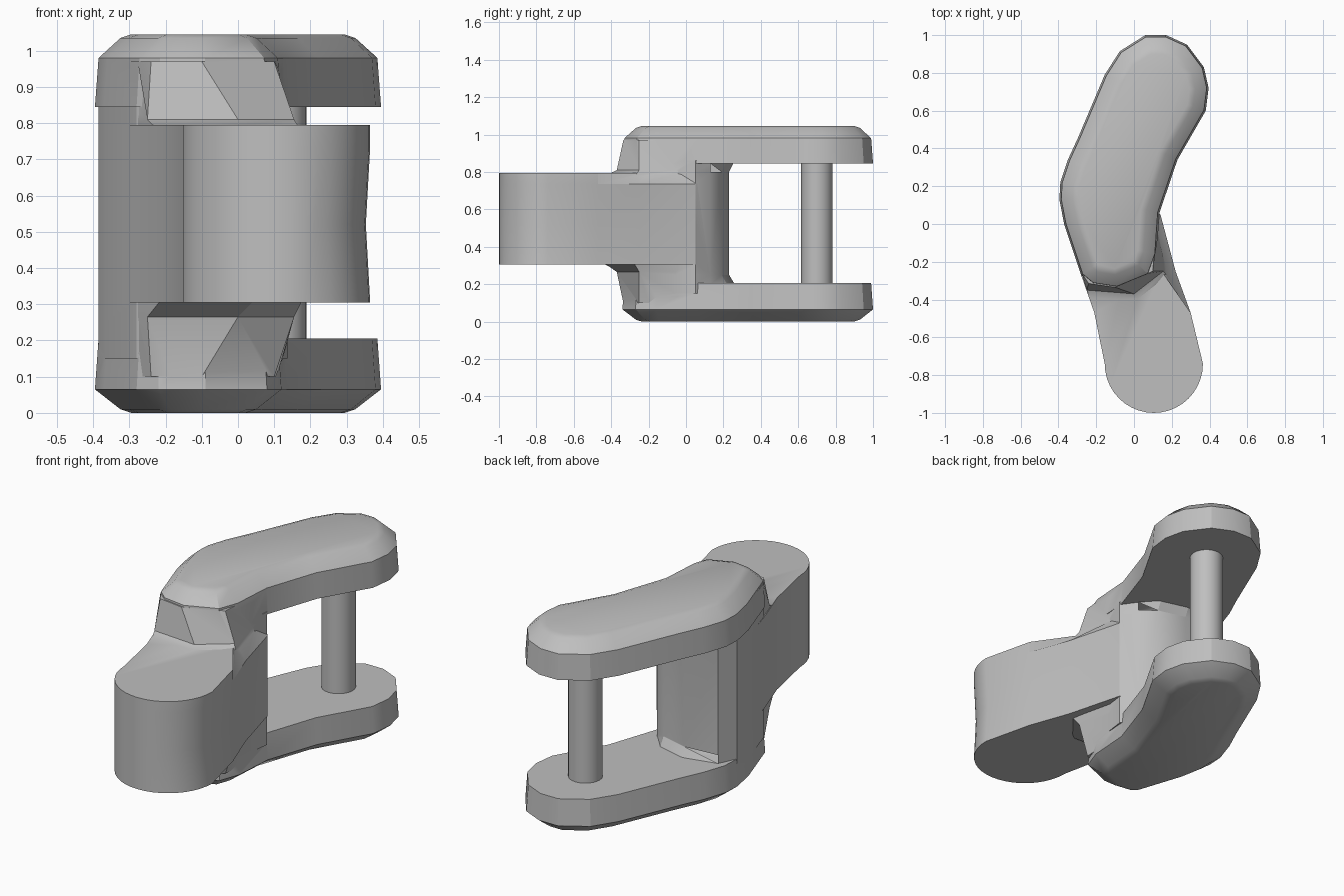
import bpy, bmesh, math
from mathutils import Vector

cube = bpy.data.objects.get("Cube")
if cube:
    bpy.data.objects.remove(cube, do_unlink=True)

steel = bpy.data.materials.new("plain grey")
steel.use_nodes = True
GREY = (0.52, 0.52, 0.52, 1)
steel.diffuse_color = GREY
steel.node_tree.nodes["Principled BSDF"].inputs["Base Color"].default_value = GREY


def inset(outline, d):
    """Move a counter-clockwise outline inwards by d along its corner normals."""
    out = []
    for i, p in enumerate(outline):
        a = (Vector(p) - Vector(outline[i - 1])).normalized()
        b = (Vector(outline[(i + 1) % len(outline)]) - Vector(p)).normalized()
        t = (a + b).normalized()
        out.append(Vector(p) + Vector((-t.y, t.x)) * d / max(t.dot(a), 0.5))
    return out


def loft(name, rings):
    """Skin a stack of (outline, z) rings and cap both ends."""
    bm = bmesh.new()
    loops = [[bm.verts.new((p[0], p[1], z)) for p in ring] for ring, z in rings]
    n = len(loops[0])
    for low, high in zip(loops, loops[1:]):
        for i in range(n):
            j = (i + 1) % n
            bm.faces.new((low[i], low[j], high[j], high[i]))
    bm.faces.new(loops[0][::-1])
    bm.faces.new(loops[-1])
    bmesh.ops.recalc_face_normals(bm, faces=bm.faces)
    mesh = bpy.data.meshes.new(name)
    bm.to_mesh(mesh)
    bm.free()
    mesh.materials.append(steel)
    obj = bpy.data.objects.new(name, mesh)
    bpy.context.collection.objects.link(obj)
    return obj


def activate(obj):
    bpy.ops.object.select_all(action='DESELECT')
    obj.select_set(True)
    bpy.context.view_layer.objects.active = obj


def weld(base, part):
    """Unite a part with the base solid and drop the spare copy."""
    activate(base)
    mod = base.modifiers.new("weld", 'BOOLEAN')
    mod.operation, mod.solver, mod.object = 'UNION', 'EXACT', part
    bpy.ops.object.modifier_apply(modifier=mod.name)
    bpy.data.objects.remove(part, do_unlink=True)


def arc(cx, cy, r, start, end, n):
    steps = [math.radians(start + (end - start) * i / n) for i in range(n + 1)]
    return [(cx + r * math.cos(t), cy + r * math.sin(t)) for t in steps]


# Upright web between the plates, rounded at the back and flared at both ends
web = [(-0.09, -0.32), (0.07, -0.26), (0.11, -0.16), (0.137, 0.05), (0.08, 0.13),
       (0, 0.19), (-0.15, 0.23), (-0.34, 0.215), (-0.385, 0.12), (-0.365, 0),
       (-0.28, -0.26), (-0.22, -0.31)]
lip = [(x, y + 0.03 * (y > 0.15 and x > -0.3)) for x, y in web]
body = loft("fork_body", [(lip, 0.15), (lip, 0.2), (web, 0.25), (web, 0.8), (lip, 0.86)])

# Curved fork plates with one chamfered outer rim each
plate = [(-0.09, -0.34), (0.08, -0.27), (0.12, -0.16), (0.135, 0.06), (0.23, 0.34),
         (0.38, 0.6), (0.395, 0.72), (0.37, 0.83), (0.28, 0.95), (0.17, 1.0),
         (0.06, 1.0), (-0.075, 0.915), (-0.155, 0.79), (-0.295, 0.46), (-0.35, 0.34),
         (-0.39, 0.22), (-0.395, 0.13), (-0.37, 0), (-0.28, -0.27), (-0.22, -0.32)]
waist, rim, crown = inset(plate, 0.01), inset(plate, 0.07), inset(plate, 0.1)
weld(body, loft("top_plate", [(plate, 0.845), (waist, 0.98), (rim, 1.035), (crown, 1.045)]))
weld(body, loft("bottom_plate", [(crown, 0), (rim, 0.01), (plate, 0.065), (waist, 0.205)]))

# Arm with a rounded nose, waisted and chamfered on one side
nose = arc(0.105, -0.74, 0.26, 180, 360, 20) + [(0.30, -0.47)]
back = [(0.05, 0.14), (-0.25, 0.15), (-0.36, 0), (-0.28, -0.27), (-0.21, -0.47)]
arm = nose + [(0.22, -0.25), (0.14, 0.05)] + back
cut = nose + [(0.16, -0.27), (0.11, 0.02)] + back
middle = [(x - 0.012 * (x > 0.2), y) for x, y in arm]
weld(body, loft("nose_arm", [(arm, 0.305), (middle, 0.52), (arm, 0.735), (cut, 0.795)]))

# Sloping fillets joining the arm to the plates
rear = [(0.115, 0), (0.02, 0.12), (-0.2, 0.12), (-0.355, 0), (-0.277, -0.26)]
foot = [(-0.21, -0.45), (0.05, -0.44), (0.18, -0.28)] + rear
knee = [(-0.25, -0.35), (0.0, -0.37), (0.155, -0.25)] + rear
neck = [(-0.24, -0.315), (-0.1, -0.335), (0.1, -0.25)] + rear
for name, levels in (("lower_fillet", (0.315, 0.265, 0.1)),
                     ("upper_fillet", (0.77, 0.81, 0.97))):
    weld(body, loft(name, list(zip((foot, knee, neck), levels))))

# Cross pin between the plates
ring = arc(0.105, 0.7, 0.084, 0, 345, 23)
pin = loft("pin", [(ring, 0.2), (ring, 0.85)])

for obj in (body, pin):
    activate(obj)
    bpy.ops.object.shade_smooth_by_angle(angle=math.radians(25))
